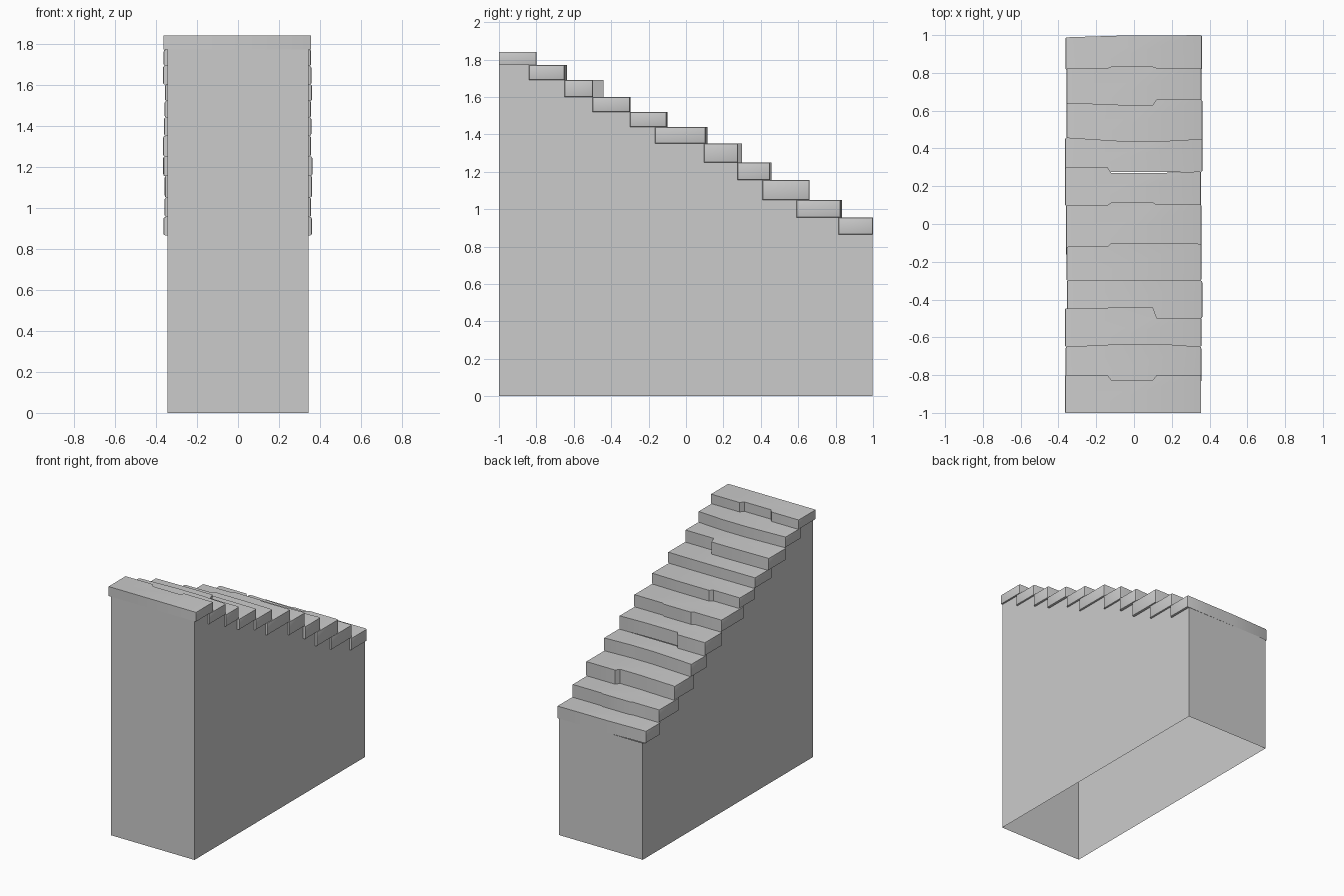
import bpy, bmesh, random

if "Cube" in bpy.data.objects:
    bpy.data.objects.remove(bpy.data.objects["Cube"])

random.seed(4)
HALF_W = 0.343      # half width of the base
TOP = 1.84          # height of the top tread

# Each tread: back y, underside z, nosing y at left / middle / right,
# and which sides of the middle have a chipped step (L, R)
TREADS = [
    (-1.00, 1.77, -.80, -.827, -.80, "LR"),
    (-.84, 1.69, -.65, -.635, -.65, ""),
    (-.65, 1.60, -.447, -.442, -.497, "R"),
    (-.50, 1.52, -.30, -.298, -.30, ""),
    (-.30, 1.44, -.12, -.10, -.105, "L"),
    (-.165, 1.35, .10, .114, .103, "LR"),
    (.095, 1.25, .30, .27, .278, "L"),
    (.275, 1.155, .458, .438, .45, ""),
    (.41, 1.05, .642, .63, .66, "R"),
    (.59, .955, .825, .833, .826, "LR"),
    (.815, .865, .988, .998, 1.0, ""),
]


def make_object(name, bm):
    bmesh.ops.recalc_face_normals(bm, faces=bm.faces)
    mesh = bpy.data.meshes.new(name)
    bm.to_mesh(mesh)
    bm.free()
    obj = bpy.data.objects.new(name, mesh)
    bpy.context.collection.objects.link(obj)
    return obj


def nosing(left, right, yl, ym, yr, steps):
    # Front edge from left to right: abrupt steps where chipped, gentle bends elsewhere
    pts = [(left, yl)]
    pts += [(-.14, yl), (-.12, ym)] if "L" in steps else [(-.05, ym)]
    pts += [(.10, ym), (.12, yr)] if "R" in steps else [(.14, ym)]
    return pts + [(right, yr)]


def make_tread(index, z1, back, z0, yl, ym, yr, steps):
    # Worn slab: plan outline with an irregular nosing, extruded upward
    left = -0.361 + random.uniform(-.006, .006)
    right = 0.359 + random.uniform(-.004, .004)
    plan = [(right, back), (left, back)] + nosing(left, right, yl, ym, yr, steps)
    bm = bmesh.new()
    base = bm.faces.new([bm.verts.new((x, y, z0)) for x, y in plan])
    ext = bmesh.ops.extrude_face_region(bm, geom=[base], use_keep_orig=True)
    for v in ext["geom"]:
        if isinstance(v, bmesh.types.BMVert):
            v.co.z = z1
    bmesh.ops.recalc_face_normals(bm, faces=bm.faces)
    # Soften the exposed ends
    ends = [e for e in bm.edges
            if any(all(abs(v.co.x - s) < 1e-5 for v in e.verts) for s in (left, right))]
    bmesh.ops.bevel(bm, geom=ends, offset=0.003 if index == 1 else 0.009,
                    segments=2, profile=0.5, affect='EDGES')
    obj = make_object(f"stair_tread_{index:02d}", bm)
    bpy.ops.object.select_all(action='DESELECT')
    obj.select_set(True)
    bpy.context.view_layer.objects.active = obj
    bpy.ops.object.shade_smooth_by_angle(angle=0.6)


def make_base():
    # Hollow stair base, open below, with side walls stepped under the treads
    profile = [(-1.0, 0.0), (-1.0, TREADS[0][1])]
    for upper, lower in zip(TREADS, TREADS[1:]):
        y = lower[0] + 0.008
        profile += [(y, upper[1]), (y, lower[1])]
    profile += [(0.997, TREADS[-1][1]), (0.997, 0.0)]
    bm = bmesh.new()
    lo, hi = [[bm.verts.new((x, y, z)) for y, z in profile] for x in (-HALF_W, HALF_W)]
    bm.faces.new(lo)
    bm.faces.new(hi)
    for i, j in ((0, 1), (-2, -1)):
        bm.faces.new((lo[i], lo[j], hi[j], hi[i]))
    make_object("stair_base", bm)


make_base()
top = TOP
for n, tread in enumerate(TREADS, 1):
    make_tread(n, top, *tread)
    top = tread[1]
